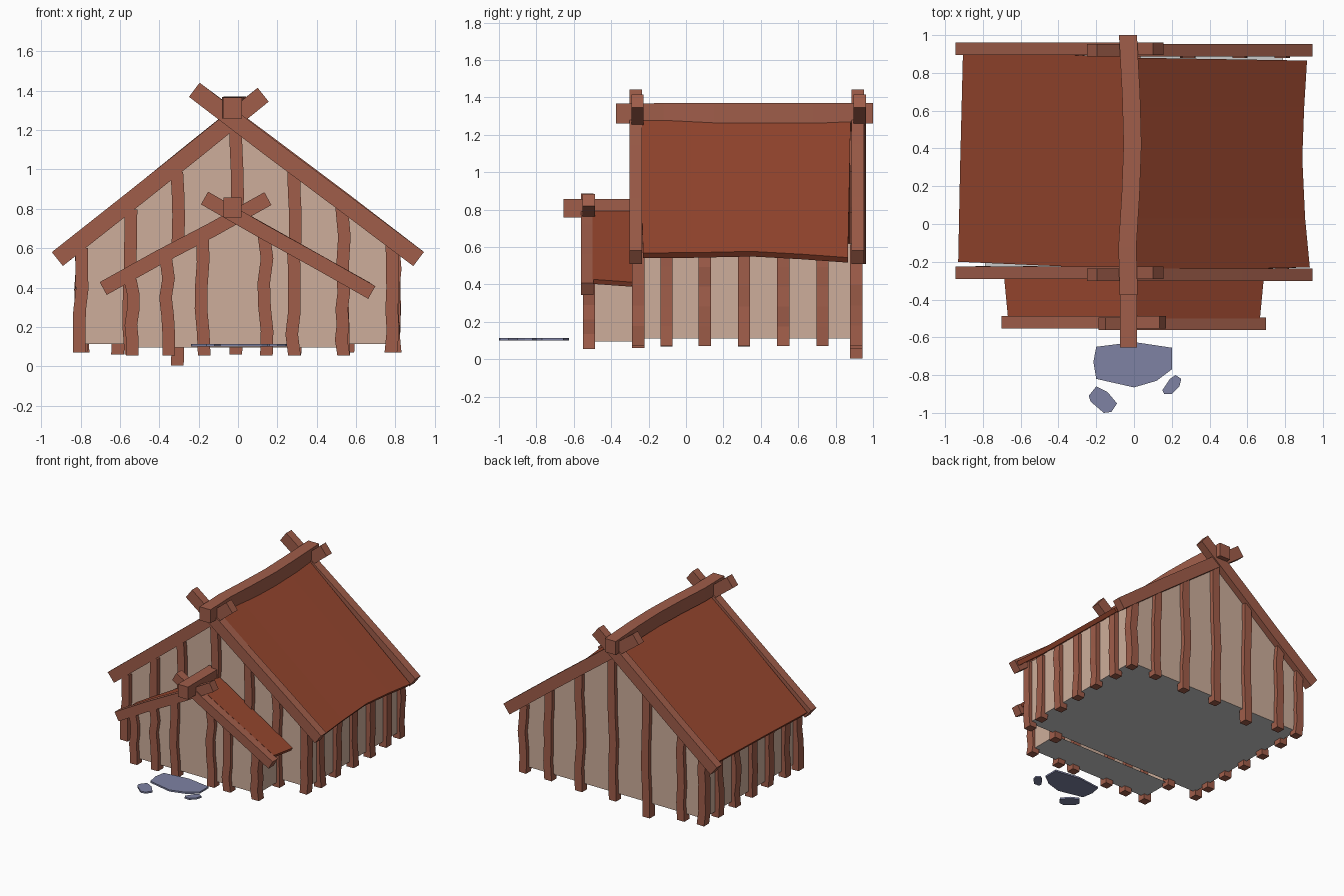
import bpy, bmesh, random
from mathutils import Vector

if "Cube" in bpy.data.objects:
    bpy.data.objects.remove(bpy.data.objects["Cube"])

random.seed(4)


def material(name, col):
    m = bpy.data.materials.new(name)
    m.diffuse_color = (*col, 1)
    m.use_nodes = True
    m.node_tree.nodes["Principled BSDF"].inputs["Base Color"].default_value = m.diffuse_color
    return m


WOOD = material("timber", (0.35, 0.11, 0.068))
ROOF = material("roof_red", (0.30, 0.06, 0.027))
WALL = material("plaster", (0.61, 0.42, 0.325))
STONE = material("slate", (0.21, 0.225, 0.37))


def finish(name, bm, *mats):
    bmesh.ops.recalc_face_normals(bm, faces=bm.faces)
    me = bpy.data.meshes.new(name)
    bm.to_mesh(me)
    bm.free()
    for m in mats:
        me.materials.append(m)
    ob = bpy.data.objects.new(name, me)
    bpy.context.collection.objects.link(ob)
    return ob


# Square timber swept along a path; v is the section axis for depth d
def timber(name, pts, v, w, d):
    bm = bmesh.new()
    pts = [Vector(p) for p in pts]
    v = Vector(v)
    u = (pts[-1] - pts[0]).cross(v).normalized()
    rings = [[bm.verts.new(p + u * (a * w / 2) + v * (b * d / 2))
              for a, b in ((-1, -1), (1, -1), (1, 1), (-1, 1))] for p in pts]
    for r, s in zip(rings, rings[1:]):
        for i in range(4):
            bm.faces.new((r[i], r[(i + 1) % 4], s[(i + 1) % 4], s[i]))
    bm.faces.new(rings[0])
    bm.faces.new(rings[-1])
    return finish(name, bm, WOOD)


# Upright post that wanders slightly in x
def post(name, x, y, z0, z1, w=0.064):
    n = 5
    pts = [(x + random.uniform(-0.009, 0.009), y, z0 + (z1 - z0) * i / n) for i in range(n + 1)]
    timber(name, pts, (0, 1, 0), w, 0.065)


# Sloping gable beam with a slight bend
def rafter(name, a, b, y, w, d=0.066):
    pts = []
    for t in (0, 0.33, 0.66, 1):
        k = random.uniform(-0.006, 0.006) if 0 < t < 1 else 0
        pts.append((a[0] + (b[0] - a[0]) * t, y, a[1] + (b[1] - a[1]) * t + k))
    timber(name, pts, (0, 1, 0), w, d)


# Plaster shell: gable ends, side walls and grey floor, open under the roof
def shell(name, hw, y0, y1, z0, eave, apex, back=True):
    bm = bmesh.new()
    prof = ((-hw, z0), (hw, z0), (hw, eave), (0, apex), (-hw, eave))
    f, b = [[bm.verts.new((x, y, z)) for x, z in prof] for y in (y0, y1)]
    bm.faces.new(f)
    if back:
        bm.faces.new(b)
    for i, j in ((1, 2), (4, 0)):
        bm.faces.new((f[i], f[j], b[j], b[i]))
    finish(name + "_walls", bm, WALL)
    bm = bmesh.new()
    bm.faces.new([bm.verts.new(p) for p in
                  ((-hw, y0, z0), (-hw, y1, z0), (hw, y1, z0), (hw, y0, z0))])
    finish(name + "_floor", bm)


# Roof slab from rows of (ridge y, ridge z, eave y, eave x, eave z)
def roof(name, rows, t):
    bm = bmesh.new()
    vs = [(bm.verts.new((0, ry, rz)), bm.verts.new((ex, ey, ez))) for ry, rz, ey, ex, ez in rows]
    for a, b in zip(vs, vs[1:]):
        bm.faces.new((a[0], a[1], b[1], b[0]))
    ob = finish(name, bm, ROOF)
    mod = ob.modifiers.new("thickness", "SOLIDIFY")
    mod.thickness = t
    mod.offset = 0


# Flat stepping stone from an outline
def stone(name, outline, z0=0.1, z1=0.113):
    bm = bmesh.new()
    face = bm.faces.new([bm.verts.new((x, y, z0)) for x, y in outline])
    ext = bmesh.ops.extrude_face_region(bm, geom=[face])
    top = [g for g in ext["geom"] if isinstance(g, bmesh.types.BMVert)]
    bmesh.ops.translate(bm, verts=top, vec=(0, 0, z1 - z0))
    finish(name, bm, STONE)


# Walls and floors
shell("house", 0.79, -0.25, 0.91, 0.112, 0.62, 1.24)
shell("porch", 0.54, -0.52, -0.252, 0.095, 0.45, 0.765, back=False)

# Roof slabs
roof("roof_right", [(-0.25, 1.265, -0.23, 0.92, 0.555), (0.03, 1.265, 0.03, 0.895, 0.556),
                    (0.35, 1.265, 0.35, 0.88, 0.563), (0.62, 1.265, 0.62, 0.89, 0.548),
                    (0.88, 1.265, 0.865, 0.905, 0.53)], 0.035)
roof("roof_left", [(-0.24, 1.28, -0.20, -0.92, 0.56), (0.3, 1.275, 0.3, -0.91, 0.57),
                   (0.89, 1.28, 0.90, -0.895, 0.575)], 0.035)
for s, side in ((1, "right"), (-1, "left")):
    roof("porch_roof_" + side, [(-0.5, 0.785, -0.5, s * 0.66, 0.415),
                                (-0.26, 0.785, -0.29, s * 0.68, 0.40)], 0.028)

# Ridge beams
timber("ridge_beam", [(-0.028, -0.375, 1.313), (-0.035, -0.12, 1.315), (-0.018, 0.15, 1.316),
                      (-0.008, 0.42, 1.316), (-0.015, 0.68, 1.317), (-0.032, 1.0, 1.315)],
       (0, 0, 1), 0.095, 0.108)
timber("porch_ridge_beam", [(-0.028, -0.655, 0.807), (-0.028, -0.26, 0.807)],
       (0, 0, 1), 0.09, 0.1)

# Crossed gable beams
for side, y in (("front", -0.265), ("back", 0.923)):
    rafter(side + "_rafter_left", (-0.918, 0.545), (0.128, 1.38), y + 0.006, 0.09)
    rafter(side + "_rafter_right", (0.918, 0.545), (-0.222, 1.405), y - 0.004, 0.09)
rafter("porch_rafter_left", (-0.685, 0.395), (0.152, 0.852), -0.52, 0.074)
rafter("porch_rafter_right", (0.68, 0.375), (-0.17, 0.855), -0.528, 0.074)

# Gable posts of the house; the three above the porch stop at its roof
for x, lo in ((-0.80, 0.07), (-0.55, 0.06), (-0.305, 0.45), (-0.01, 0.6),
              (0.285, 0.45), (0.535, 0.06), (0.785, 0.07)):
    post("front_post", x, -0.255, lo, 1.225 - 0.78 * abs(x))
for x, lo in ((-0.795, 0.07), (-0.61, 0.06), (-0.30, 0.005), (-0.005, 0.06),
              (0.285, 0.055), (0.56, 0.07), (0.785, 0.07)):
    post("back_post", x, 0.91, lo, 1.225 - 0.78 * abs(x))

# Side wall posts
for y in (-0.105, 0.10, 0.31, 0.52, 0.73):
    for s in (-1, 1):
        post("side_post", s * 0.79, y, 0.07, 0.6)

# Porch posts
for x in (-0.54, -0.36, -0.18, 0.14, 0.28, 0.53):
    post("porch_post", x, -0.518, 0.055, 0.75 - 0.57 * abs(x))

# Stepping stones
stone("stone_large", [(-0.2, -0.65), (0, -0.625), (0.2, -0.655), (0.2, -0.77), (0.12, -0.83),
                      (0, -0.865), (-0.2, -0.82), (-0.215, -0.73)])
stone("stone_left", [(-0.24, -0.91), (-0.2, -0.86), (-0.14, -0.89), (-0.09, -0.95),
                     (-0.12, -0.995), (-0.16, -1.0), (-0.23, -0.94)])
stone("stone_right", [(0.15, -0.88), (0.19, -0.82), (0.22, -0.8), (0.25, -0.82),
                      (0.24, -0.86), (0.2, -0.9), (0.16, -0.9)])
